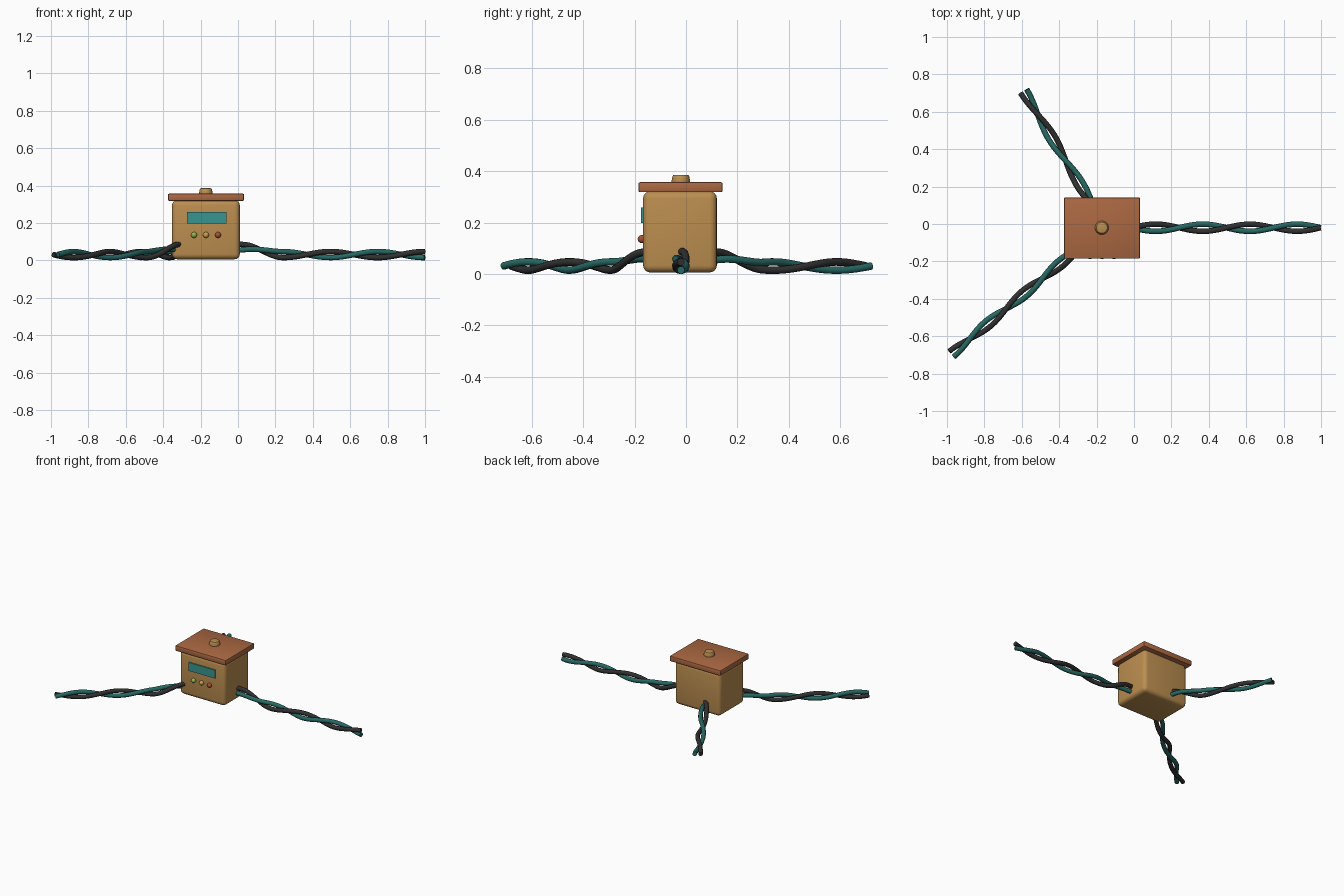
import bpy
import math
from mathutils import Vector

cube = bpy.data.objects.get("Cube")
if cube:
    bpy.data.objects.remove(cube, do_unlink=True)


def material(name, rgb):
    mat = bpy.data.materials.new(name)
    mat.use_nodes = True
    mat.diffuse_color = (*rgb, 1)
    mat.node_tree.nodes["Principled BSDF"].inputs["Base Color"].default_value = (*rgb, 1)
    return mat


tan = material("tan casing", (0.50, 0.27, 0.08))
rust = material("rust lid", (0.41, 0.14, 0.055))
screen_teal = material("screen teal", (0.04, 0.30, 0.28))
wire_teal = material("wire teal", (0.02, 0.14, 0.125))
charcoal = material("charcoal", (0.03, 0.03, 0.03))
green = material("lamp green", (0.30, 0.45, 0.08))
yellow = material("lamp yellow", (0.58, 0.35, 0.06))
red = material("lamp red", (0.38, 0.09, 0.03))


def finish(name, mat, bevel=0, segments=3):
    """Name, colour, round off and smooth the active object."""
    obj = bpy.context.object
    obj.name = name
    obj.data.materials.append(mat)
    if bevel:
        mod = obj.modifiers.new("Rounded edges", "BEVEL")
        mod.width = bevel
        mod.segments = segments
        bpy.ops.object.modifier_apply(modifier=mod.name)
    bpy.ops.object.shade_smooth_by_angle(angle=math.radians(35))
    return obj


def block(name, low, high, mat, bevel=0, segments=3):
    low, high = Vector(low), Vector(high)
    bpy.ops.mesh.primitive_cube_add(size=1, location=(low + high) / 2)
    bpy.context.object.scale = high - low
    bpy.ops.object.transform_apply(location=False, rotation=False, scale=True)
    return finish(name, mat, bevel, segments)


# Casing, overhanging lid and display
block("casing", (-0.353, -0.167, 0.006), (0.01, 0.12, 0.322), tan, 0.028, 4)
block("lid", (-0.374, -0.185, 0.318), (0.032, 0.142, 0.357), rust, 0.006, 2)
block("display", (-0.272, -0.176, 0.198), (-0.062, -0.167, 0.258), screen_teal)

# Tapered knob on the lid
bpy.ops.mesh.primitive_cone_add(vertices=32, radius1=0.038, radius2=0.031,
                                depth=0.032, location=(-0.172, -0.02, 0.37))
finish("knob", tan, 0.006, 2)

# Row of indicator lamps
for name, x, mat in (("green_lamp", -0.235, green), ("yellow_lamp", -0.171, yellow),
                     ("red_lamp", -0.107, red)):
    bpy.ops.mesh.primitive_uv_sphere_add(segments=20, ring_count=12, radius=0.016,
                                         location=(x, -0.172, 0.136))
    finish(name, mat)


def wire(name, start, end, turns, phase, mat):
    """One strand of a twisted pair that drops from the casing to the ground."""
    start, end = Vector((*start, 0)), Vector((*end, 0))
    run = end - start
    left = Vector((-run.y, run.x, 0)).normalized()
    curve = bpy.data.curves.new(name, "CURVE")
    curve.dimensions = "3D"
    curve.bevel_depth = 0.015
    curve.bevel_resolution = 3
    curve.use_fill_caps = True
    spline = curve.splines.new("POLY")
    steps = 72
    spline.points.add(steps)
    for i, point in enumerate(spline.points):
        t = i / steps
        angle = phase + turns * math.tau * t
        drop = min(max((t * run.length - 0.05) / 0.2, 0), 1)
        height = 0.071 - 0.04 * drop * drop * (3 - 2 * drop)
        pos = start + run * t + left * 0.019 * math.sin(angle)
        pos.z = height + 0.016 * math.cos(angle)
        point.co = (*pos, 1)
    spline.use_smooth = True
    obj = bpy.data.objects.new(name, curve)
    bpy.context.collection.objects.link(obj)
    curve.materials.append(mat)


# Three twisted pairs of wires
for side, start, end, turns in (
        ("left", (-0.01, -0.02), (0.998, -0.02), 2),
        ("back", (-0.215, 0.09), (-0.59, 0.71), 1.25),
        ("front", (-0.295, -0.13), (-0.975, -0.695), 1.75)):
    wire(side + "_dark_wire", start, end, turns, 0, charcoal)
    wire(side + "_teal_wire", start, end, turns, math.pi, wire_teal)
